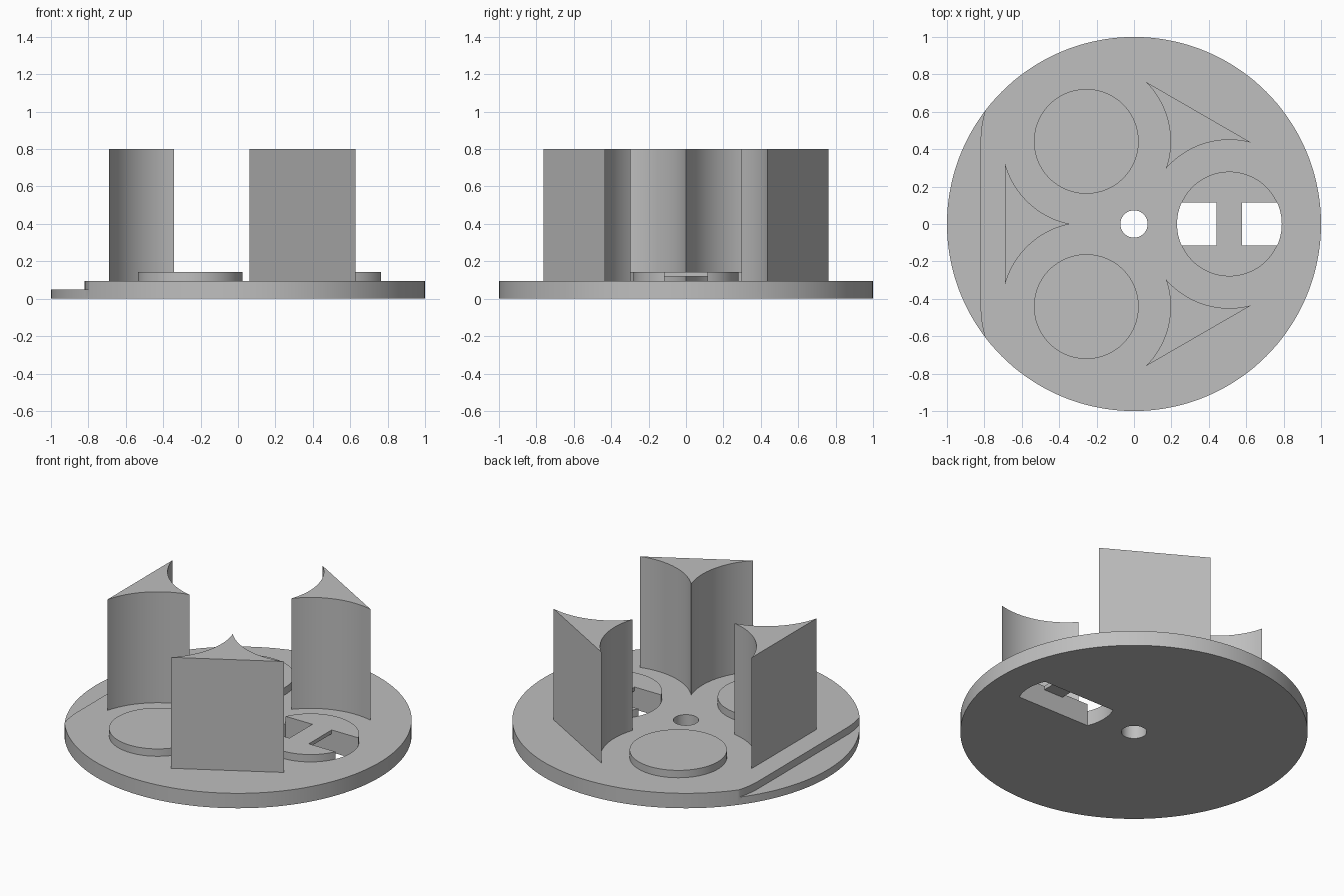
import bpy, bmesh
from math import sin, cos, pi, radians, sqrt, asin, acos, atan2
from mathutils import Matrix, Vector

cube = bpy.data.objects.get("Cube")
if cube:
    bpy.data.objects.remove(cube, do_unlink=True)

# Main dimensions
STEP, PLATE, BOSS, BRIDGE, TOP = 0.048, 0.095, 0.142, 0.118, 0.80
LOBE, BOSS_R, SCOOP_R, ROUND_R = 0.51, 0.28, 0.45, 0.565
SLOT = 0.115
LX, LY = -LOBE / 2, LOBE * sqrt(3) / 2

grey = bpy.data.materials.new("plain grey")
grey.use_nodes = True
colour = (0.52, 0.52, 0.52, 1)
grey.diffuse_color = colour
grey.node_tree.nodes["Principled BSDF"].inputs["Base Color"].default_value = colour


def arc(cx, cy, r, a0, a1, n):
    return [(cx + r * cos(a0 + (a1 - a0) * i / n), cy + r * sin(a0 + (a1 - a0) * i / n))
            for i in range(n + 1)]


def circle(r, n, cx=0):
    return arc(cx, 0, r, 0, 2 * pi, n)[:-1]


def prism(name, profile, z0, z1, matrix=Matrix()):
    """Extrude a closed outline from z0 to z1, then place it."""
    bm = bmesh.new()
    face = bm.faces.new([bm.verts.new((x, y, z0)) for x, y in profile])
    new = bmesh.ops.extrude_face_region(bm, geom=[face])["geom"]
    bmesh.ops.translate(bm, vec=(0, 0, z1 - z0),
                        verts=[v for v in new if isinstance(v, bmesh.types.BMVert)])
    bm.transform(matrix)
    bmesh.ops.recalc_face_normals(bm, faces=bm.faces)
    mesh = bpy.data.meshes.new(name)
    bm.to_mesh(mesh)
    bm.free()
    mesh.materials.append(grey)
    obj = bpy.data.objects.new(name, mesh)
    bpy.context.collection.objects.link(obj)
    return obj


def activate(obj):
    bpy.ops.object.select_all(action='DESELECT')
    obj.select_set(True)
    bpy.context.view_layer.objects.active = obj


def cut(obj, cutter):
    cutter.hide_render = True
    mod = obj.modifiers.new("cut", 'BOOLEAN')
    mod.operation, mod.solver, mod.object = 'DIFFERENCE', 'EXACT', cutter
    activate(obj)
    bpy.ops.object.modifier_apply(modifier=mod.name)
    bpy.data.objects.remove(cutter, do_unlink=True)


def smooth(obj):
    activate(obj)
    bpy.ops.object.shade_smooth_by_angle(angle=radians(25))


# Outline of a through slot: a straight band ending on the boss circle
a = asin(SLOT / BOSS_R)
slot = arc(LOBE, 0, BOSS_R, -a, a, 12) + arc(LOBE, 0, BOSS_R, pi - a, pi + a, 12)

# Outline of the edge step: straight in the middle, rounding off at both ends
step = (arc(LX, LY, ROUND_R, radians(140), pi, 20)
        + arc(LX, -LY, ROUND_R, pi, radians(220), 20)
        + [(-1.4, -0.85), (-1.4, 0.85)])

# Outline of a pillar: flat outside, two scooped sides meeting in a sharp inner edge
back = -0.69
tip = -acos(LY / SCOOP_R) - pi / 2
corner = -pi / 2 - asin((LX - back) / SCOOP_R)
side = arc(LX, LY, SCOOP_R, corner, tip, 32)
pillar = side + [(x, -y) for x, y in reversed(side[:-1])]

# Cutter that leaves a thin bridge across the boss (drawn in x-z)
half = 0.068
under = [(-0.4, 0), (0.4, 0), (0.4, 0.3), (half, 0.3), (half, BRIDGE),
         (-half, BRIDGE), (-half, 0.3), (-0.4, 0.3)]
upright = Matrix.Translation((LOBE, 0, 0)) @ Matrix.Rotation(pi / 2, 4, 'X')

# Base with centre hole
base = prism("base_plate", circle(1, 144), 0, PLATE)
cut(base, prism("hole_cutter", circle(0.073, 48), -0.1, 0.3))

for i, place in enumerate(("left", "back", "front")):
    turn = Matrix.Rotation(i * 2 * pi / 3, 4, 'Z')
    cut(base, prism("slot_cutter", slot, -0.1, 0.3, turn))
    cut(base, prism("step_cutter", step, STEP, 0.3, turn))
    # Raised round boss with bridge
    boss = prism(place + "_boss", circle(BOSS_R, 96, LOBE), PLATE, BOSS, turn)
    cut(boss, prism("bridge_cutter", under, -SLOT, SLOT, turn @ upright))
    smooth(boss)
    # Scooped pillar opposite the boss
    smooth(prism("pillar_opposite_" + place + "_boss", pillar, PLATE, TOP, turn))

smooth(base)
